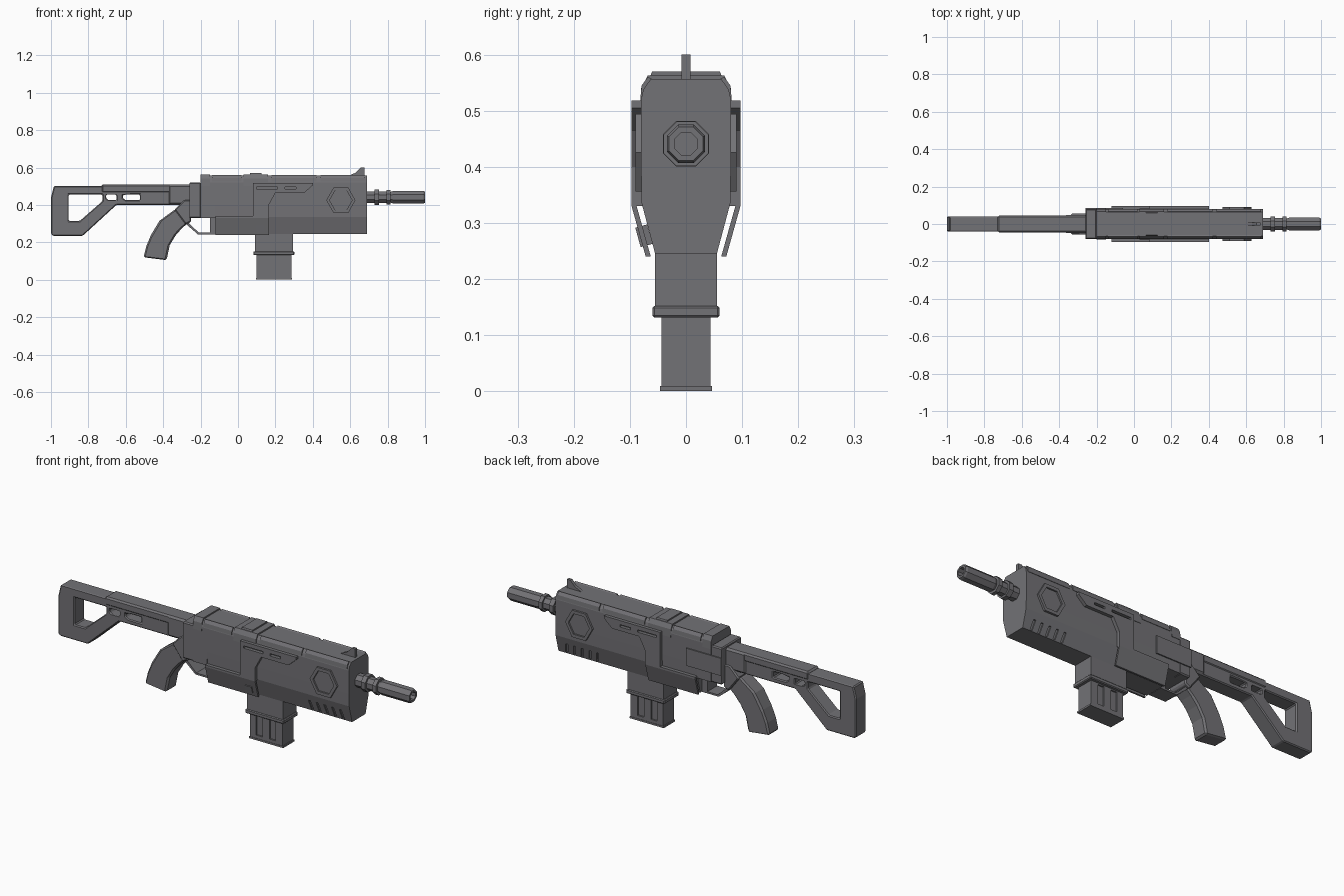
import bpy, bmesh, math
from mathutils import Matrix

cube = bpy.data.objects.get("Cube")
if cube:
    bpy.data.objects.remove(cube, do_unlink=True)

grey = bpy.data.materials.new("gunmetal grey")
grey.use_nodes = True
colour = (0.17, 0.168, 0.18, 1)
grey.diffuse_color = colour
grey.node_tree.nodes["Principled BSDF"].inputs["Base Color"].default_value = colour

SIDE = Matrix(((1, 0, 0), (0, 0, -1), (0, 1, 0))).to_4x4()    # outline in x, z
CROSS = Matrix(((0, 0, 1), (1, 0, 0), (0, 1, 0))).to_4x4()    # outline in y, z


def add_object(name, mesh, chamfer=0):
    obj = bpy.data.objects.new(name, mesh)
    bpy.context.collection.objects.link(obj)
    mesh.materials.clear()
    mesh.materials.append(grey)
    if chamfer:
        mod = obj.modifiers.new("chamfer", 'BEVEL')
        mod.width, mod.segments, mod.limit_method = chamfer, 1, 'ANGLE'
    return obj


def prism(name, loops, start, end, frame=SIDE, chamfer=0):
    """Extrude an outline (with optional hole outlines) from start to end."""
    curve = bpy.data.curves.new(name, 'CURVE')
    curve.dimensions, curve.fill_mode = '2D', 'BOTH'
    curve.extrude = abs(end - start) / 2
    for loop in loops:
        spline = curve.splines.new('POLY')
        spline.points.add(len(loop) - 1)
        for point, (a, b) in zip(spline.points, loop):
            point.co = (a, b, 0, 1)
        spline.use_cyclic_u = True
    temp = bpy.data.objects.new("temp", curve)
    mesh = bpy.data.meshes.new_from_object(temp)
    bpy.data.objects.remove(temp)
    bpy.data.curves.remove(curve)
    mesh.transform(frame)
    middle = (start + end) / 2
    shift = (0, middle, 0) if frame is SIDE else (middle, 0, 0)
    mesh.transform(Matrix.Translation(shift))
    bm = bmesh.new()
    bm.from_mesh(mesh)
    bmesh.ops.remove_doubles(bm, verts=bm.verts, dist=0.0002)
    bmesh.ops.recalc_face_normals(bm, faces=bm.faces)
    for face in bm.faces:
        face.smooth = False
    bm.to_mesh(mesh)
    bm.free()
    mesh.name = name
    return add_object(name, mesh, chamfer)


def rect(x0, x1, z0, z1):
    return [(x0, z0), (x1, z0), (x1, z1), (x0, z1)]


def box(name, x0, x1, z0, z1, half, chamfer=0):
    return prism(name, [rect(x0, x1, z0, z1)], -half, half, chamfer=chamfer)


def mirrored(half_outline):
    return half_outline + [(-y, z) for y, z in reversed(half_outline)]


def cut(target, cutters):
    """Subtract the cutters from the target and discard them."""
    for cutter in cutters:
        mod = target.modifiers.new("cut", 'BOOLEAN')
        mod.object, mod.operation, mod.solver = cutter, 'DIFFERENCE', 'EXACT'
    bpy.context.view_layer.update()
    graph = bpy.context.evaluated_depsgraph_get()
    mesh = bpy.data.meshes.new_from_object(target.evaluated_get(graph))
    target.modifiers.clear()
    target.data = mesh
    for cutter in cutters:
        bpy.data.objects.remove(cutter, do_unlink=True)


# Main housing with slanted lower sides
shoulder = [(0.08, 0.4), (0.08, 0.52), (0.076, 0.538), (0.063, 0.556)]
housing = prism("housing", [mirrored([(0.055, 0.245), (0.079, 0.335)] + shoulder)],
                -0.12, 0.69, CROSS)
prism("rear_housing", [mirrored([(0.08, 0.33)] + shoulder)], -0.2, -0.12, CROSS)
box("rear_block", -0.26, -0.2, 0.33, 0.52, 0.08, 0.005)

# Cooling slots along the lower front sides
slots = []
for i in range(5):
    x = 0.46 + i * 0.044
    for s in (-1, 1):
        outline = [(x, 0.25), (x + 0.012, 0.25), (x + 0.002, 0.3), (x - 0.01, 0.3)]
        slot = prism("slot", [outline], s * 0.05, s * 0.09)
        for v in slot.data.vertices:
            if abs(v.co.y) < 0.07:
                v.co.y += s * (v.co.z - 0.25) * 0.27
        slots.append(slot)
cut(housing, slots)

# Top covers and edge rails
cap = mirrored([(0.082, 0.5), (0.08, 0.54), (0.068, 0.563)])
prism("rear_top_cap", [cap], -0.2, -0.15, CROSS)
prism("centre_top_cap", [cap], 0.03, 0.16, CROSS)
prism("centre_top_band", [mirrored([(0.074, 0.54), (0.06, 0.57)])], 0.065, 0.125, CROSS)
for s in (-1, 1):
    for n, (x0, x1) in enumerate(((-0.14, 0.02), (0.18, 0.42), (0.44, 0.68))):
        rail = [(s * y, z) for y, z in
                ((0.075, 0.525), (0.081, 0.525), (0.079, 0.545), (0.068, 0.56), (0.06, 0.556))]
        prism(f"edge_rail_{n}", [rail], x0, x1, CROSS)

# Front sight
prism("front_sight", [[(0.59, 0.555), (0.63, 0.573), (0.655, 0.6), (0.675, 0.6), (0.675, 0.555)]],
      -0.008, 0.008)


def hexagon(width, height):
    return [(0.55 + width * math.cos(math.radians(60 * i)),
             0.425 + height * math.sin(math.radians(60 * i))) for i in range(6)]


# Side plates and hexagonal bosses on both sides
for s in (-1, 1):
    upper = [(0.08, 0.33), (0.165, 0.33), (0.165, 0.4), (0.2, 0.465), (0.355, 0.465),
             (0.4, 0.505), (0.4, 0.518), (0.08, 0.518)]
    prism("side_plate", [upper, rect(0.1, 0.21, 0.485, 0.497), rect(0.25, 0.31, 0.485, 0.497)],
          s * 0.078, s * 0.097)
    skirt = prism("side_plate_skirt", [rect(-0.12, 0.165, 0.24, 0.33)], s * 0.088, s * 0.097)
    for v in skirt.data.vertices:
        v.co.y -= s * (0.33 - v.co.z) * 0.28
    box_top = [(-0.12, 0.33), (0.08, 0.33), (0.08, 0.34), (-0.12, 0.34)]
    prism("skirt_ledge", [box_top], s * 0.078, s * 0.097)
    prism("hexagon_ring", [hexagon(0.078, 0.08), hexagon(0.06, 0.061)], s * 0.07, s * 0.09)
    prism("hexagon_disc", [hexagon(0.058, 0.059)], s * 0.07, s * 0.084)
prism("rear_cover_plate", [rect(-0.26, -0.06, 0.38, 0.47)], 0.078, 0.086)

# Small tilted catch on the right side
catch = box("catch", -0.02, 0.02, -0.018, 0.018, 0.011)
catch.matrix_world = Matrix.Translation((0.12, -0.075, 0.277)) @ Matrix.Rotation(0.27, 4, 'X')

# Magazine well and ribbed magazine
box("magazine_well", 0.09, 0.295, 0.15, 0.25, 0.055)
box("magazine_collar", 0.082, 0.302, 0.131, 0.152, 0.06, 0.004)
magazine = box("magazine", 0.1, 0.285, 0.004, 0.14, 0.044)
cut(magazine, [prism("groove", [rect(x, x + 0.035, 0.025, 0.125)], s * 0.036, s * 0.06)
               for s in (-1, 1) for x in (0.135, 0.21)])
box("magazine_base", 0.095, 0.29, 0, 0.009, 0.046)

# Octagonal barrel with collars and an open bore
barrel_profile = [(0.68, 0), (0.68, 0.032), (0.73, 0.032), (0.73, 0.041), (0.755, 0.041),
                  (0.755, 0.031), (0.795, 0.031), (0.795, 0.04), (0.815, 0.04), (0.815, 0.028),
                  (0.83, 0.034), (0.99, 0.034), (1.0, 0.03), (1.0, 0.02), (0.94, 0.02), (0.94, 0)]
bm = bmesh.new()
line = [bm.verts.new((x, 0, r / math.cos(math.pi / 8))) for x, r in barrel_profile]
edges = [bm.edges.new(pair) for pair in zip(line, line[1:])]
bmesh.ops.rotate(bm, verts=line, matrix=Matrix.Rotation(math.pi / 8, 3, 'X'))
bmesh.ops.spin(bm, geom=line + edges, axis=(1, 0, 0), cent=(0, 0, 0), angle=math.tau,
               steps=8, use_duplicate=False)
bmesh.ops.remove_doubles(bm, verts=bm.verts, dist=0.0005)
bmesh.ops.recalc_face_normals(bm, faces=bm.faces)
bmesh.ops.translate(bm, verts=bm.verts, vec=(0, 0, 0.441))
mesh = bpy.data.meshes.new("barrel")
bm.to_mesh(mesh)
bm.free()
add_object("barrel", mesh)

# Trigger guard
prism("trigger_guard", [
    [(-0.275, 0.34), (-0.275, 0.295), (-0.215, 0.243), (-0.12, 0.243), (-0.12, 0.34)],
    [(-0.262, 0.33), (-0.262, 0.302), (-0.21, 0.252), (-0.15, 0.252), (-0.15, 0.33)]],
    -0.04, 0.04)

# Curved grip and its mount
prism("grip", [[(-0.3, 0.39), (-0.345, 0.37), (-0.42, 0.315), (-0.465, 0.24), (-0.49, 0.18),
                (-0.505, 0.12), (-0.382, 0.105), (-0.365, 0.185), (-0.335, 0.235),
                (-0.3, 0.275), (-0.26, 0.31)]], -0.042, 0.042, chamfer=0.008)
prism("grip_mount", [[(-0.34, 0.375), (-0.29, 0.425), (-0.25, 0.425), (-0.25, 0.31),
                      (-0.28, 0.295)]], -0.055, 0.055, chamfer=0.006)

# Skeleton stock with a raised top cover
prism("stock", [
    [(-0.99, 0.235), (-0.83, 0.235), (-0.65, 0.4), (-0.25, 0.4), (-0.25, 0.5), (-0.985, 0.5),
     (-1.0, 0.44), (-1.0, 0.245)],
    [(-0.905, 0.455), (-0.905, 0.315), (-0.845, 0.315), (-0.725, 0.42), (-0.725, 0.455)],
    [(-0.705, 0.455), (-0.705, 0.435), (-0.69, 0.425), (-0.65, 0.425), (-0.65, 0.455)],
    [(-0.615, 0.455), (-0.615, 0.435), (-0.6, 0.425), (-0.525, 0.425), (-0.525, 0.455)]],
    -0.041, 0.041, chamfer=0.007)
box("stock_cover", -0.73, -0.25, 0.465, 0.509, 0.045, 0.008)
box("stock_collar", -0.37, -0.25, 0.405, 0.505, 0.047, 0.006)
